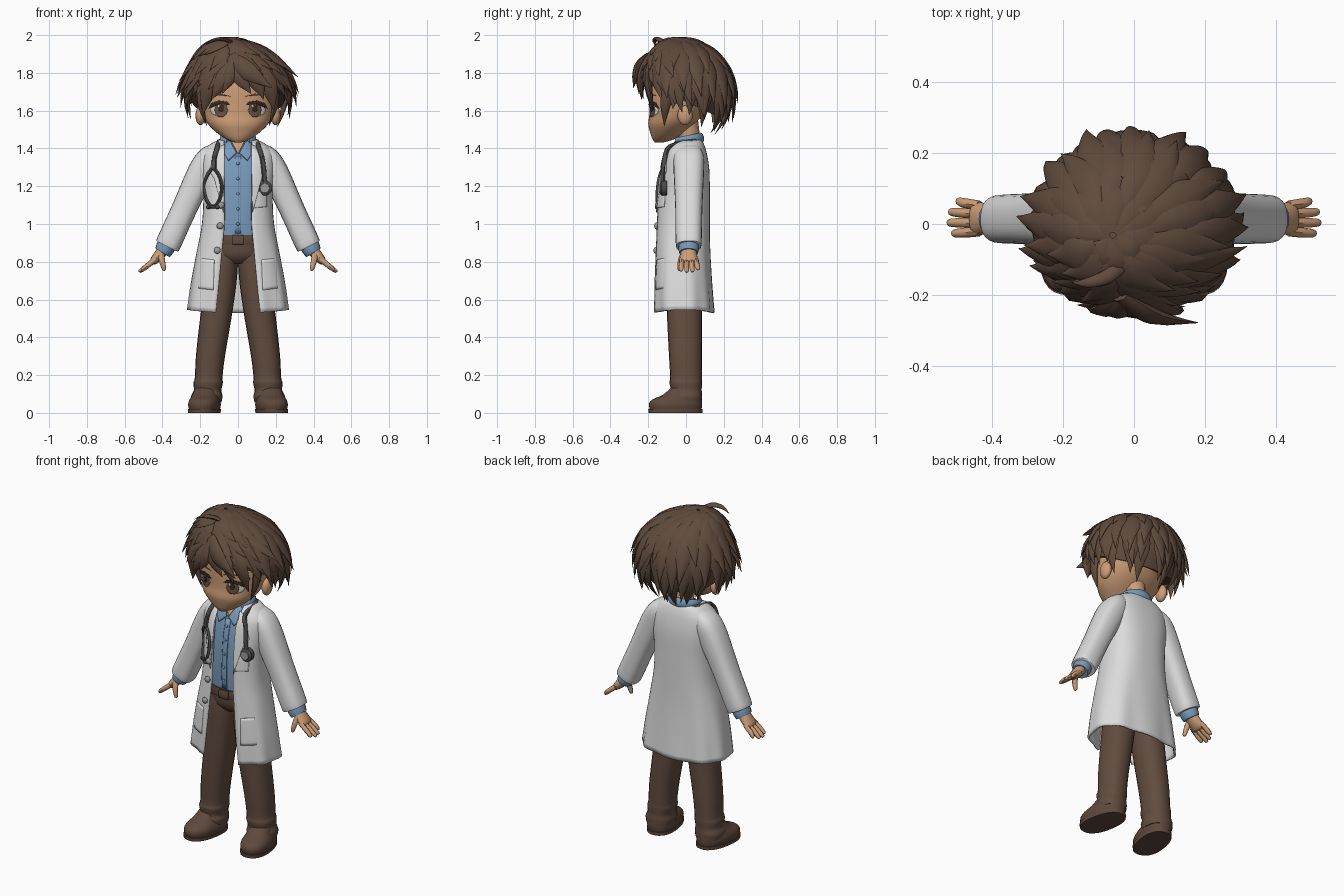
import bpy, bmesh, math, random
from mathutils import Vector, Matrix

if "Cube" in bpy.data.objects:
    bpy.data.objects.remove(bpy.data.objects["Cube"])

random.seed(4)
PI = math.pi


def mat(name, r, g, b):
    m = bpy.data.materials.new(name)
    m.diffuse_color = (r, g, b, 1)
    m.use_nodes = True
    m.node_tree.nodes["Principled BSDF"].inputs["Base Color"].default_value = m.diffuse_color
    return m


SKIN = mat("skin", .61, .34, .185)
HAIR = mat("hair_brown", .118, .07, .047)
COAT = mat("coat_white", .72, .72, .72)
BLUE = mat("shirt_blue", .19, .33, .50)
PANTS = mat("trouser_brown", .122, .073, .05)
SHOE = mat("leather_brown", .112, .066, .046)
DARK = mat("tube_grey", .07, .07, .07)
GREY = mat("button_grey", .33, .33, .33)
IRIS = mat("iris_brown", .16, .085, .05)
LASH = mat("lash_dark", .04, .024, .017)


def finish(bm, name, m, solid=0, angle=45):
    bmesh.ops.recalc_face_normals(bm, faces=bm.faces)
    me = bpy.data.meshes.new(name)
    bm.to_mesh(me)
    bm.free()
    ob = bpy.data.objects.new(name, me)
    bpy.context.collection.objects.link(ob)
    me.materials.append(m)
    bpy.ops.object.select_all(action='DESELECT')
    ob.select_set(True)
    bpy.context.view_layer.objects.active = ob
    bpy.ops.object.shade_smooth_by_angle(angle=math.radians(angle))
    if solid:
        md = ob.modifiers.new("thickness", 'SOLIDIFY')
        md.thickness, md.offset = solid, 0
    return ob


def smooth(rows, k):
    """Catmull-Rom refinement of rows of numbers"""
    out = []
    for i in range(len(rows) - 1):
        a, b, c, d = rows[max(i - 1, 0)], rows[i], rows[i + 1], rows[min(i + 2, len(rows) - 1)]
        for s in range(k):
            t = s / k
            out.append([.5 * (2 * q + (r - p) * t + (2 * p - 5 * q + 4 * r - w) * t * t
                              + (3 * q - p - 3 * r + w) * t ** 3) for p, q, r, w in zip(a, b, c, d)])
    return out + [list(rows[-1])]


def add_rings(bm, rings, closed=True, caps=True):
    vs = [[bm.verts.new(p) for p in r] for r in rings]
    n = len(vs[0])
    for a, b in zip(vs, vs[1:]):
        for i in range(n if closed else n - 1):
            j = (i + 1) % n
            bm.faces.new((a[i], a[j], b[j], b[i]))
    if caps:
        bm.faces.new(vs[0])
        bm.faces.new(vs[-1])


def spow(v, p):
    return math.copysign(abs(v) ** p, v)


def add_tube(bm, rows, ref, n=8, k=3, p=1.0):
    """rows: x, y, z, radius along ref, radius across"""
    rows = smooth(rows, k)
    P = [Vector(r[:3]) for r in rows]
    n1, rings = Vector(ref), []
    for i, r in enumerate(rows):
        d = (P[min(i + 1, len(P) - 1)] - P[max(i - 1, 0)]).normalized()
        n1 = (n1 - d * n1.dot(d)).normalized()
        n2 = d.cross(n1)
        rings.append([P[i] + n1 * max(r[3], .001) * spow(math.cos(2 * PI * j / n), p)
                      + n2 * max(r[4], .001) * spow(math.sin(2 * PI * j / n), p) for j in range(n)])
    add_rings(bm, rings)


def tube(name, rows, m, ref=(0, 1, 0), n=12, k=3, p=1.0):
    bm = bmesh.new()
    add_tube(bm, rows, ref, n, k, p)
    return finish(bm, name, m)


def ring(row, p, angles):
    z, rx, yf, yb = row[:4]
    cx = row[4] if len(row) > 4 else 0
    return [(cx + rx * spow(math.cos(t), p), (yf + yb) / 2 + (yb - yf) / 2 * spow(math.sin(t), p), z)
            for t in angles]


def loft(name, rows, m, p=1.0, n=32, k=3):
    """rows: z, half width, front y, back y, centre x"""
    bm = bmesh.new()
    add_rings(bm, [ring(r, p, [2 * PI * i / n for i in range(n)]) for r in smooth(rows, k)])
    return finish(bm, name, m)


def surface(rows, p):
    """front y of a loft at x, z"""
    rows = sorted(smooth(rows, 3))

    def y(x, z):
        for a, b in zip(rows, rows[1:]):
            if z <= b[0]:
                break
        t = min(max((z - a[0]) / (b[0] - a[0]), 0), 1)
        rx, yf, yb = (a[i] + (b[i] - a[i]) * t for i in (1, 2, 3))
        s = math.sqrt(1 - min(abs(x) / rx, .98) ** (2 / p))
        return (yf + yb) / 2 - (yb - yf) / 2 * s ** p
    return y


def patch(name, outline, surf, off, m, solid=.004):
    """thin plate laid over a surface"""
    edge = [Vector(a).lerp(Vector(b), i / 4) for a, b in zip(outline, outline[1:] + outline[:1]) for i in range(4)]
    c = sum(edge, Vector((0, 0))) / len(edge)
    bm = bmesh.new()
    rings = [[c.lerp(q, f) for q in edge] for f in (.05, .3, .55, .8, 1)]
    add_rings(bm, [[(q.x, surf(q.x, q.y) - off, q.y) for q in r] for r in rings], caps=False)
    bm.verts.ensure_lookup_table()
    bm.faces.new(bm.verts[:len(edge)])
    return finish(bm, name, m, solid)


def oval(x, z, rx, rz, n=10):
    return [(x + rx * math.cos(2 * PI * i / n), z + rz * math.sin(2 * PI * i / n)) for i in range(n)]


def ball(name, loc, scale, m):
    bm = bmesh.new()
    bmesh.ops.create_uvsphere(bm, u_segments=16, v_segments=10, radius=1,
                              matrix=Matrix.Translation(loc) @ Matrix.Diagonal((*scale, 1)))
    return finish(bm, name, m)


# head and neck
head = [(1.432, .02, -.165, -.12), (1.45, .065, -.178, -.06), (1.485, .115, -.19, -.01), (1.53, .16, -.2, .045),
        (1.58, .185, -.194, .09), (1.65, .2, -.195, .13), (1.75, .2, -.19, .17), (1.85, .16, -.15, .15),
        (1.92, .06, -.06, .06)]
loft("head", head, SKIN, .95, 36)
face = surface(head, .95)
tube("neck", [(0, .03, 1.37, .055, .058), (0, .02, 1.45, .055, .055), (0, .005, 1.54, .06, .06)], SKIN)

# eyes, brows, ears
for s in (-1, 1):
    ball("ear", (s * .199, -.005, 1.575), (.026, .04, .052), SKIN)
    patch("eye_white", oval(s * .1, 1.602, .047, .031), face, .001, COAT, .002)
    patch("iris", oval(s * .09, 1.604, .034, .039), face, .003, IRIS, .002)
    patch("pupil", oval(s * .09, 1.612, .014, .02), face, .005, LASH, .002)
    patch("eye_glint", oval(s * .09 - .012, 1.625, .005, .007), face, .007, COAT, .002)
    patch("upper_lash", [(s * x, z) for x, z in ((.04, 1.63), (.06, 1.648), (.1, 1.653), (.14, 1.64), (.157, 1.61),
                                                  (.133, 1.628), (.1, 1.641), (.06, 1.636))], face, .005, LASH, .002)
    patch("brow", [(s * x, z) for x, z in ((.04, 1.676), (.09, 1.69), (.14, 1.68), (.09, 1.683))],
          face, .003, HAIR, .002)


# hair cap with layered pointed locks
def on_cap(phi, th, r):
    k = max(math.cos(th), 0) ** 3
    return Vector((.268 * math.sin(th) * math.cos(phi) * r - .06 * k,
                   .24 * math.sin(th) * math.sin(phi) * r - .035 * k, 1.72 + .258 * math.cos(th) * r))


def frontness(phi):
    return (1 - math.sin(phi)) / 2


def limit(phi):
    return math.radians(142 - 48 * frontness(phi) ** 1.2)


def add_lock(bm, phi, t0, t1, w, flick, turn):
    rows = []
    for i in range(9):
        u = i / 8
        q = on_cap(phi + turn * u * u, t0 + (t1 - t0) * u, .95 + .03 * math.sin(PI * u) + flick * u ** 2.6)
        rows.append((*q, .026 * (1 - u) ** .7, w * min(1, .65 + u) * min(1, 1.9 * (1 - u))))
    add_tube(bm, rows, on_cap(phi, t0 + .01, 1) - Vector((0, 0, 1.72)), 8, 2)


bm = bmesh.new()
angles = [2 * PI * i / 40 for i in range(40)]
cap = [[on_cap(a, .03 + (limit(a) - .27) * i / 12, .96) for a in angles] for i in range(13)]
cap += [[on_cap(a, limit(a) - .2, r) for a in angles] for r in (.75, .45)]
add_rings(bm, cap, caps=False)
bm.verts.ensure_lookup_table()
bm.faces.new(bm.verts[:40])
# count, start, end (fraction of limit), half width, flick
for n, f0, f1, w, flick in ((19, .5, 1.0, .052, .2), (19, .4, .9, .05, .29), (19, .26, .78, .05, .28),
                            (15, .12, .58, .055, .17), (9, .02, .36, .055, .06)):
    for i in range(n):
        phi = 2 * PI * (i + random.uniform(.2, .8)) / n
        x = math.cos(phi)
        turn = frontness(phi) ** 2 * (.4 if x > -.12 else -.28) * (1 if math.sin(phi) < 0 else .5)
        turn += random.uniform(-.1, .1)
        L = limit(phi)
        f = flick + random.uniform(-.04, .02)
        add_lock(bm, phi, f0 * L, (f1 + random.uniform(-.05, .04)) * L, w,
                 min(f, .17) if math.sin(phi) < -.6 else f, turn)
# sideburns, swept fringe locks and small tuft: start, middle, tip, half width
for s in (-1, 1):
    add_tube(bm, [(s * .2, -.09, 1.72, .02, .04), (s * .195, -.11, 1.62, .016, .025), (s * .165, -.115, 1.52, 0, 0)],
             (s, 0, 0))
    add_tube(bm, [(s * .23, -.06, 1.78, .02, .04), (s * .255, -.06, 1.7, .02, .04), (s * .28, -.07, 1.61, 0, 0)],
             (s, 0, 0))
for a, b, c, w in (((-.02, -.2, 1.86), (-.08, -.24, 1.76), (-.14, -.225, 1.66), .045),
                   ((-.07, -.19, 1.85), (-.15, -.2, 1.73), (-.185, -.17, 1.58), .05),
                   ((-.02, -.21, 1.87), (-.045, -.245, 1.78), (-.085, -.245, 1.69), .04),
                   ((-.02, -.21, 1.87), (.01, -.245, 1.78), (.07, -.25, 1.69), .045),
                   ((.01, -.2, 1.87), (.09, -.24, 1.77), (.135, -.235, 1.66), .048),
                   ((.07, -.19, 1.85), (.16, -.2, 1.74), (.19, -.17, 1.6), .05),
                   ((-.04, -.2, 1.88), (.05, -.26, 1.81), (.18, -.278, 1.72), .05)):
    add_tube(bm, [(*a, .02, w * .7), (*b, .022, w), (*c, 0, 0)], (0, -1, 0))
add_tube(bm, [(-.02, -.1, 1.945, .014, .022), (-.07, -.145, 1.978, .011, .02), (-.13, -.165, 1.972, .008, .014),
              (-.175, -.165, 1.945, 0, 0)], (0, 0, 1))
finish(bm, "hair", HAIR, angle=50)

# coat: open-fronted shell; rows carry the half opening in the last column
coat = [(1.44, .095, -.04, .078, .07), (1.42, .14, -.075, .09, .075), (1.37, .185, -.105, .105, .077),
        (1.28, .19, -.127, .118, .075), (1.15, .178, -.145, .12, .072), (1.0, .185, -.153, .12, .072),
        (.85, .213, -.158, .122, .085), (.68, .243, -.163, .13, .1), (.53, .262, -.164, .14, .115)]
P = .78
coat_y = surface([r[:4] for r in coat], P)
rings = []
for r in smooth(coat, 4):
    a = math.acos((r[4] / r[1]) ** (1 / P))
    ts = [-a + (PI + 2 * a) * i / 48 for i in range(49)]
    k = max(0, (.95 - r[0]) / .42)
    rings.append([(x * (1 + .02 * k * math.sin(9 * t)), y * (1 + .04 * k * math.sin(9 * t)),
                   z + .015 * k * k * math.cos(t) ** 2) for (x, y, z), t in zip(ring(r[:4], P, ts), ts)])
bm = bmesh.new()
add_rings(bm, rings, closed=False, caps=False)
finish(bm, "coat", COAT, .012)

# shirt, open neck and neck band
shirt = [(.9, .145, -.122, .09), (1.05, .145, -.128, .09), (1.2, .145, -.12, .09), (1.32, .14, -.1, .09),
         (1.4, .1, -.072, .08), (1.44, .07, -.04, .07)]
loft("shirt", shirt, BLUE, .85)
shirt_y = surface(shirt, .85)
patch("open_neck", [(-.035, 1.438), (.035, 1.438), (0, 1.37)], shirt_y, .006, SKIN)
tube("collar_band", [(.088 * math.cos(t), .01 + .075 * math.sin(t), 1.443 + .015 * math.sin(t), .01, .026)
                     for t in [-.9 + (PI + 1.8) * i / 12 for i in range(13)]], BLUE, (1, 0, 0), 8, 2)
patch("shirt_placket", [(-.016, 1.36), (.016, 1.36), (.016, .95), (-.016, .95)], shirt_y, .004, BLUE, .006)
for i in range(5):
    z = 1.0 + i * .08
    ball("shirt_button", (0, shirt_y(0, z) - .009, z), (.008, .005, .008), BLUE)

# coat trim, sleeves, hands, legs, shoes
for s in (-1, 1):
    def flip(pts):
        return [(s * q[0], *q[1:]) for q in pts]
    patch("shirt_collar", flip([(.008, 1.375), (.04, 1.435), (.075, 1.445), (.088, 1.39), (.05, 1.335)]),
          shirt_y, .016, BLUE, .01)
    patch("lapel", flip([(.07, 1.42), (.115, 1.4), (.15, 1.28), (.125, 1.24), (.076, 1.06)]), coat_y, .01, COAT, .008)
    patch("hip_pocket", flip([(.125, .81), (.205, .82), (.215, .66), (.13, .65)]), coat_y, .007, COAT, .006)
    tube("sleeve", flip([(.11, .015, 1.395, .06, .04), (.15, .015, 1.35, .08, .066), (.195, .015, 1.27, .08, .074),
                         (.28, .015, 1.09, .072, .067), (.362, .014, .91, .069, .067), (.375, .014, .882, .065, .064)]),
         COAT, n=24, p=.78)
    tube("shirt_cuff", flip([(.362, .014, .925, .05, .05), (.386, .014, .872, .054, .05), (.4, .014, .848, .05, .044)]),
         BLUE, n=16)
    bm = bmesh.new()
    add_tube(bm, flip([(.38, .015, .885, .034, .032), (.41, .015, .845, .042, .03), (.445, .015, .806, .047, .022),
                       (.456, .015, .795, .038, .012)]), (0, 1, 0), 12)
    for i in range(4):
        y = -.022 + i * .025
        e = (0, .012, .008, -.012)[i]
        add_tube(bm, flip([(.435, y, .815, .013, .014), (.475, y * 1.1, .783, .014, .014),
                           (.506 + e, y * 1.2, .757 - e * .5, .011, .01), (.512 + e, y * 1.2, .752 - e * .5, .004, .003)]),
                 (0, 1, 0))
    add_tube(bm, flip([(.41, -.01, .85, .016, .018), (.402, -.028, .805, .015, .016), (.392, -.034, .762, .011, .011),
                       (.39, -.034, .752, .003, .003)]), (0, 1, 0))
    finish(bm, "hand", SKIN)
    loft("trouser_leg", [(z, rx, yf, yb, s * cx) for z, rx, yf, yb, cx in (
        (.055, .077, -.078, .084, .165), (.09, .083, -.09, .086, .165), (.12, .073, -.08, .083, .161),
        (.16, .078, -.088, .085, .158), (.19, .073, -.084, .084, .155), (.3, .077, -.09, .085, .146),
        (.5, .083, -.1, .085, .118), (.68, .084, -.107, .09, .093), (.82, .078, -.11, .09, .078),
        (.88, .06, -.1, .085, .075))], PANTS, .88, 20)
    turn = Matrix.Translation((s * .168, 0, 0)) @ Matrix.Rotation(s * .17, 4, 'Z')
    for name, rows in (("shoe", [(.015, .078, -.192, .082), (.045, .083, -.198, .086), (.07, .077, -.182, .085),
                                 (.095, .068, -.125, .082), (.14, .055, -.07, .07)]),
                       ("sole", [(0, .082, -.2, .087), (.02, .083, -.202, .088)])):
        loft(name, rows, SHOE, .85, 28).data.transform(turn)

# trouser top, belt, buckle
loft("trouser_seat", [(.79, .09, -.08, .08), (.83, .14, -.115, .095), (.9, .148, -.125, .1), (.93, .148, -.125, .1)],
     PANTS, .85)
belt = [(.89, .15, -.131, .102), (.915, .152, -.134, .104), (.943, .15, -.131, .102)]
loft("belt", belt, SHOE, .85)
patch("buckle", [(-.03, .94), (.03, .94), (.03, .893), (-.03, .893)], surface(belt, .85), .006, PANTS, .008)

# breast pocket and coat buttons
patch("breast_pocket", [(.085, 1.17), (.15, 1.175), (.15, 1.09), (.085, 1.085)], coat_y, .009, COAT, .008)
for x, z in ((-.09, 1.1), (-.095, .99), (-.11, .86)):
    ball("coat_button", (x, coat_y(x, z) - .014, z), (.018, .011, .018), GREY)


# stethoscope: shoulder tubes tucked under the collar, headset loop, chest piece
def lay(pts, r=.011):
    return [(x, coat_y(x, z) - .018, z, r, r) for x, z in pts]


for s, ends in ((-1, [(-.108, 1.41), (-.125, 1.35), (-.128, 1.29)]),
                (1, [(.108, 1.41), (.128, 1.35), (.138, 1.27), (.142, 1.2)])):
    tube("shoulder_tube", [(s * .07, .06, 1.432, .012, .012), (s * .1, .03, 1.437, .012, .012)] + lay(ends, .013),
         DARK, (0, 0, 1), 8)
    pts = [(0, 1.3), (.03, 1.26), (.046, 1.2), (.035, 1.13), (.01, 1.095), (-.02, 1.09)]
    tube("headset_arm", lay([(-.132 + s * x, z) for x, z in pts], .009), DARK, n=8)
    ball("ear_tip", (-.132 - s * .024, coat_y(-.132 - s * .024, 1.09) - .02, 1.09), (.013, .012, .012), DARK)
y = coat_y(.142, 1.19)
tube("chest_piece", [(.142, y + .005, 1.19, .04, .04), (.142, y - .022, 1.19, .04, .04),
                     (.142, y - .03, 1.19, .03, .03)], DARK, (1, 0, 0), 20, 1)
tube("chest_disc", [(.142, y - .028, 1.19, .026, .026), (.142, y - .034, 1.19, .024, .024)], GREY, (1, 0, 0), 20, 1)
